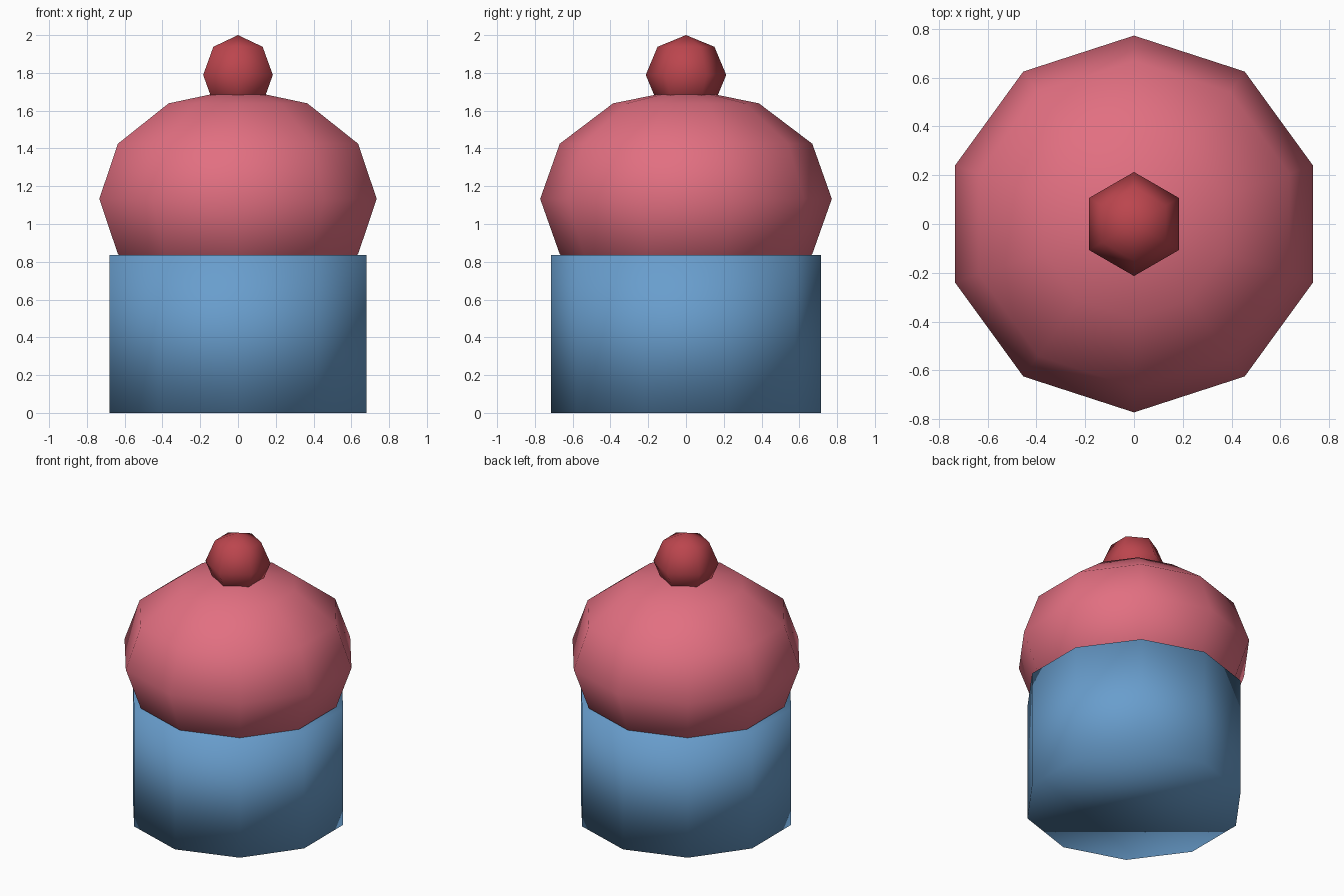
import bpy

cube = bpy.data.objects.get("Cube")
if cube:
    bpy.data.objects.remove(cube, do_unlink=True)


def make_material(name, rgb):
    color = (*rgb, 1.0)
    mat = bpy.data.materials.new(name)
    mat.use_nodes = True
    mat.diffuse_color = color
    bsdf = next(n for n in mat.node_tree.nodes if n.type == 'BSDF_PRINCIPLED')
    bsdf.inputs["Base Color"].default_value = color
    return mat


def finish(name, mat):
    """Name, colour and fully smooth the object just added."""
    obj = bpy.context.object
    obj.name = obj.data.name = name
    obj.data.materials.append(mat)
    bpy.ops.object.shade_smooth()
    return obj


def add_ball(name, mat, segments, rings, radius, half_height, z):
    bpy.ops.mesh.primitive_uv_sphere_add(
        segments=segments, ring_count=rings, radius=1, location=(0, 0, z))
    obj = finish(name, mat)
    obj.scale = (radius, radius, half_height)
    bpy.ops.object.transform_apply(location=False, rotation=False, scale=True)
    return obj


blue = make_material("wrapper blue", (0.14, 0.34, 0.61))
pink = make_material("frosting pink", (0.76, 0.16, 0.22))
red = make_material("cherry red", (0.50, 0.06, 0.075))

# Ten-sided paper cup
cup_height = 0.835
bpy.ops.mesh.primitive_cylinder_add(
    vertices=10, radius=0.715, depth=cup_height, location=(0, 0, cup_height / 2))
finish("cup", blue)

# Squashed dome of frosting sunk into the cup
add_ball("frosting", pink, 10, 6, 0.772, 0.584, 1.133)

# Cherry on top
add_ball("cherry", red, 6, 4, 0.213, 0.211, 1.789)
